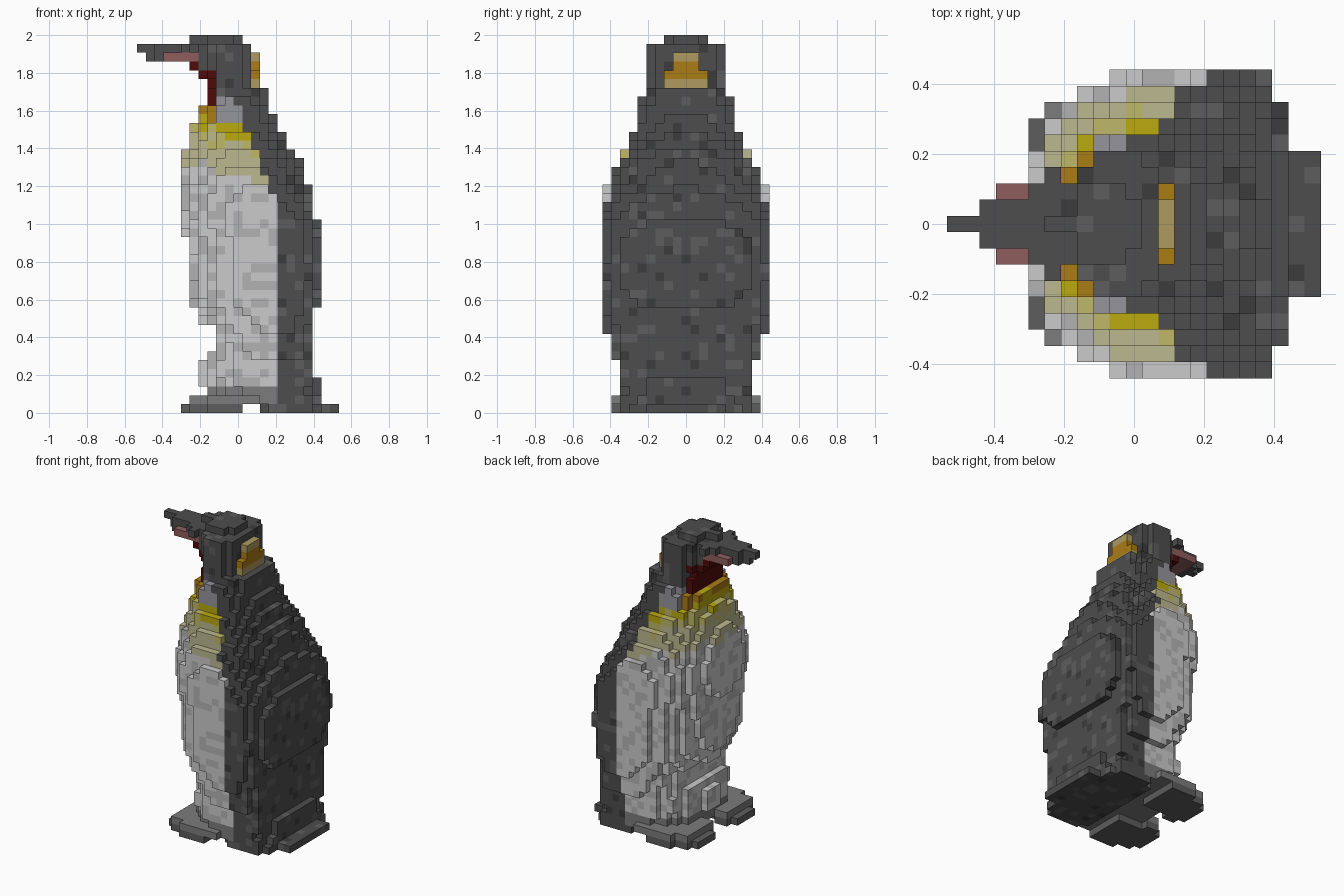
import bpy, bmesh, random
from mathutils import Vector

if "Cube" in bpy.data.objects:
    bpy.data.objects.remove(bpy.data.objects["Cube"])

random.seed(4)
H = 2 / 43          # block size: the model is 23 x 19 x 43 blocks
cells = {}          # (i, j, k) -> (part name, colour name)

COLOURS = {
    "dark": (.075, .075, .075), "dark_light": (.11, .11, .11), "dark_deep": (.045, .045, .045),
    "mid": (.2, .2, .2), "neck_grey": (.3, .3, .33), "white": (.52, .52, .52), "off_white": (.45, .45, .45),
    "cream": (.5, .48, .28), "pale_yellow": (.52, .48, .14), "yellow": (.5, .4, .005),
    "orange": (.4, .2, .008), "tan": (.42, .32, .12), "red": (.08, .003, .003), "pink": (.28, .11, .11),
}


def plumage(*_):
    return random.choices(("dark", "dark_light", "dark_deep"), (80, 14, 6))[0]


def put(part, i, j, k, colour):
    cells[(i, j, k)] = (part, colour)


def bar(part, i0, i1, n, k, colour):
    """Row of blocks from i0 to i1, spanning -n..n sideways."""
    for i in range(i0, i1 + 1):
        for j in range(-n, n + 1):
            put(part, i, j, k, colour() if callable(colour) else colour)


def layer(part, box, k, colour, ef=2.5, eb=5.0, soft=None):
    """Rounded slice: soft oval at the front, squarer at the back.
    box = front, back, half width in whole blocks; soft = the same, smoothed."""
    f, b, n = box
    fs, bs, ns = soft or box
    c = fs + 0.6 * (bs - fs)
    for i in range(f, b + 1):
        length, e = (c - fs + .5, ef) if i < c else (bs - c + .5, eb)
        t = min(abs(i - c) / length, 1)
        half = (ns + .5) * (1 - t ** e) ** (1 / e)
        for j in range(-n, n + 1):
            if abs(j) <= half + .02:
                put(part, i, j, k, colour(i, j, k))


def body_colour(i, j, k):
    edge = 5 if k < 22 else 5 - (k - 22) * .4
    if i >= edge:
        return plumage()
    if k >= 35:
        return "red" if i <= -3 else "neck_grey" if k == 35 else plumage()
    if k >= 33 and i >= -2:
        return "neck_grey"
    t = k + .25 * (i + 4) + random.uniform(-.9, .9)
    for limit, name in ((34, "orange"), (32, "yellow"), (30.5, "pale_yellow"), (27.5, "cream")):
        if t >= limit:
            return name
    return random.choice(("white", "white", "off_white")) if k > 2 else "mid"


def head_colour(i, j, k):
    return "red" if i <= -3 and k < 39 else plumage()


# Body: first layer, last layer, front, back, half width
RUNS = [(1, 2, -3, 9, 7), (3, 3, -4, 9, 7), (4, 5, -4, 8, 7), (6, 6, -3, 8, 8),
        (7, 8, -2, 8, 8), (9, 9, -2, 8, 9), (10, 11, -4, 8, 9), (12, 19, -5, 9, 9),
        (20, 21, -6, 9, 9), (22, 25, -6, 8, 9), (26, 27, -6, 7, 8), (28, 28, -6, 7, 7),
        (29, 29, -6, 6, 7), (30, 31, -5, 5, 6), (32, 32, -5, 4, 5), (33, 33, -4, 4, 5),
        (34, 34, -4, 3, 5), (35, 35, -3, 3, 5), (36, 36, -3, 3, 4)]
boxes = {k: run[2:] for run in RUNS for k in range(run[0], run[1] + 1)}
for k, box in boxes.items():
    near = [boxes[q] for q in range(k - 3, k + 4) if q in boxes]
    soft = [max(v - .45, min(v + .45, sum(r[a] for r in near) / len(near))) for a, v in enumerate(box)]
    layer("body", box, k, body_colour, soft=soft,
          eb=5 if k < 20 else max(2.2, 5 - (k - 19) * .45))

# Lower back and tail resting on the ground
layer("body", (3, 9, 7), 0, plumage, ef=6)
bar("tail", 10, 11, 4, 0, plumage)

# Feet, splayed outwards
for s in (-1, 1):
    for k, i0, i1 in ((0, -6, 0), (1, -5, 2)):
        for i in range(i0, i1 + 1):
            inner, outer = (3, 6) if i == -6 else (2, 7) if i < -3 else (3, 8)
            for j in range(inner, outer + 1):
                put("feet", i, s * j, k, "mid" if k else "dark_light")

# Head
for k, f in ((37, -3), (38, -4), (39, -4), (40, -4), (41, -4)):
    layer("head", (f, 1, 4), k, head_colour, ef=2.3, eb=2.8)
bar("crown", -5, -4, 0, 42, "dark")
bar("crown", -3, -1, 2, 42, plumage)
bar("crown", 0, 0, 1, 42, plumage)

# Beak
bar("beak", -5, -5, 2, 39, "red")
bar("beak", -10, -10, 0, 40, "dark")
bar("beak", -9, -9, 1, 40, "dark")
bar("beak", -8, -5, 2, 40, "pink")
bar("beak", -11, -10, 0, 41, "dark")
bar("beak", -9, -7, 1, 41, "dark")
bar("beak", -6, -6, 2, 41, "dark")
bar("beak", -5, -5, 3, 41, "dark")

# Bright patch behind the head
for k, n, colour in ((37, 2, "tan"), (38, 2, "orange"), (39, 1, "orange"), (40, 1, "tan")):
    bar("head_patch", 2, 2, n, k, colour)

# Materials
mats = {}
for name, rgb in COLOURS.items():
    mats[name] = bpy.data.materials.new(name)
    mats[name].diffuse_color = (*rgb, 1)


def build(part):
    """Skin the outside of all blocks belonging to one part."""
    bm, verts, slots = bmesh.new(), {}, []
    for cell, (owner, colour) in cells.items():
        if owner != part:
            continue
        if colour not in slots:
            slots.append(colour)
        for d in range(3):
            for s in (-1, 1):
                near = list(cell)
                near[d] += s
                if tuple(near) in cells:
                    continue
                quad = []
                for u, v in ((-1, -1), (1, -1), (1, 1), (-1, 1))[::s]:
                    p = [2 * c for c in cell]
                    p[d] += s
                    p[(d + 1) % 3] += u
                    p[(d + 2) % 3] += v
                    p = tuple(p)
                    if p not in verts:
                        verts[p] = bm.verts.new(Vector((p[0], p[1], p[2] + 1)) * (H / 2))
                    quad.append(verts[p])
                bm.faces.new(quad).material_index = slots.index(colour)
    mesh = bpy.data.meshes.new(part)
    bm.to_mesh(mesh)
    bm.free()
    for colour in slots:
        mesh.materials.append(mats[colour])
    bpy.context.collection.objects.link(bpy.data.objects.new(part, mesh))


for part in ("body", "tail", "feet", "head", "crown", "beak", "head_patch"):
    build(part)

for m in bpy.data.materials:
    if m.users and not m.is_grease_pencil:
        m.use_nodes = True
        m.node_tree.nodes["Principled BSDF"].inputs["Base Color"].default_value = m.diffuse_color
